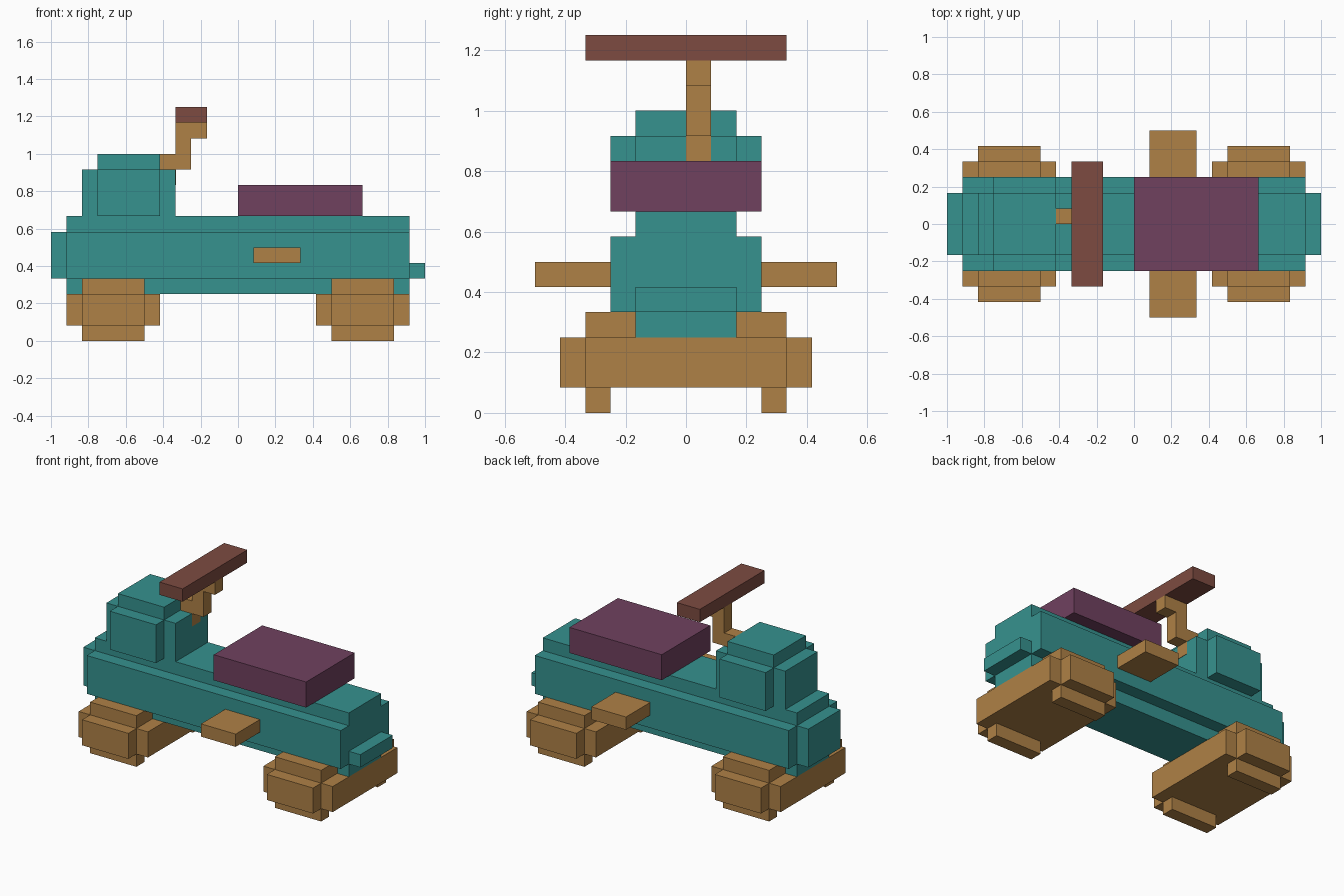
import bpy
import bmesh
from mathutils import Matrix, Vector

cube = bpy.data.objects.get("Cube")
if cube:
    bpy.data.objects.remove(cube, do_unlink=True)

U = 1 / 12  # block size: the scooter is 24 blocks long


def material(name, rgb):
    """Flat material from 0-255 sRGB values, stored as linear."""
    lin = [((c / 255 + 0.055) / 1.055) ** 2.4 for c in rgb]
    mat = bpy.data.materials.new(name)
    mat.use_nodes = True
    mat.diffuse_color = (*lin, 1)
    mat.node_tree.nodes["Principled BSDF"].inputs["Base Color"].default_value = (*lin, 1)
    return mat


TEAL = material("teal_paint", (54, 146, 143))
OCHRE = material("ochre_parts", (175, 129, 70))
PLUM = material("plum_seat", (112, 65, 95))
BROWN = material("brown_grip", (125, 75, 65))


def part(name, mat, *boxes):
    """One object from boxes given in blocks as (x0, x1, y0, y1, z0, z1)."""
    bm = bmesh.new()
    for x0, x1, y0, y1, z0, z1 in boxes:
        centre = Vector((x0 + x1, y0 + y1, z0 + z1)) * (U / 2)
        size = Vector((x1 - x0, y1 - y0, z1 - z0)) * U
        bmesh.ops.create_cube(bm, size=1, matrix=Matrix.Translation(centre) @ Matrix.Diagonal((*size, 1)))
    mesh = bpy.data.meshes.new(name)
    bm.to_mesh(mesh)
    bm.free()
    mesh.materials.append(mat)
    obj = bpy.data.objects.new(name, mesh)
    bpy.context.collection.objects.link(obj)
    return obj


# Body: narrow core with wider side panels, a nose and a tail ledge
part("body", TEAL, (-11, 11, -2, 2, 3, 8), (-11, 11, -3, 3, 4, 7))
part("nose", TEAL, (-12, -11, -2, 2, 4, 7))
part("tail_ledge", TEAL, (11, 12, -2, 2, 4, 5))

# Front housing: core, side cheeks and raised cap
part("front_housing", TEAL, (-10, -4, -2, 2, 8, 11), (-9, -5, -3, 3, 8, 11),
     (-9, -5, -2, 2, 11, 12))

# Seat
part("seat", PLUM, (0, 8, -3, 3, 8, 10))

# Stepped steering post, its foot set almost flush into the housing
part("steering_post", OCHRE, (-5, -3.97, 0, 1, 10, 11), (-5, -3, 0, 1, 11, 12),
     (-4, -3, 0, 1, 12, 13), (-4, -2, 0, 1, 13, 14))
part("handlebar", BROWN, (-4, -2, -4, 4, 14, 15))

# Foot pegs
for side, y0, y1 in (("left", 3, 6), ("right", -6, -3)):
    part("foot_peg_" + side, OCHRE, (1, 4, y0, y1, 5, 6))

# Wheel sets: axle block, hubs, upper and lower treads on both sides
for name, x in (("front", -8), ("rear", 8)):
    part(name + "_axle", OCHRE, (x - 3, x + 3, -4, 4, 1, 3))
    part(name + "_hubs", OCHRE, (x - 2, x + 2, 4, 5, 1, 3), (x - 2, x + 2, -5, -4, 1, 3))
    part(name + "_treads", OCHRE,
         (x - 2, x + 2, 2, 4, 3, 4), (x - 2, x + 2, -4, -2, 3, 4),
         (x - 2, x + 2, 3, 4, 0, 1), (x - 2, x + 2, -4, -3, 0, 1))
